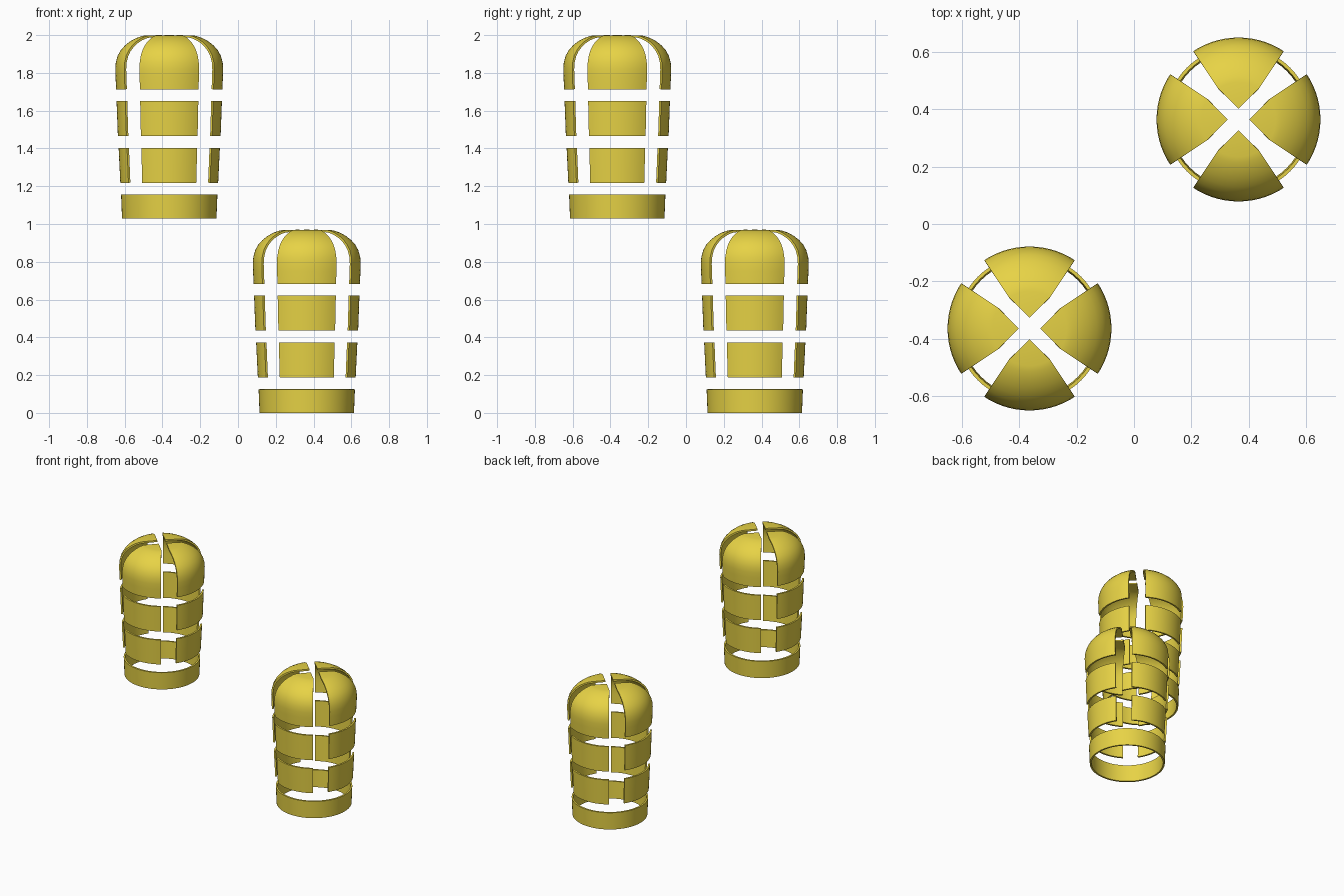
import bpy, bmesh
from math import sin, cos, pi, radians

if "Cube" in bpy.data.objects:
    bpy.data.objects.remove(bpy.data.objects["Cube"])

WALL = 0.012
HALF = radians(33.5)      # half the angle each panel spans

gold = bpy.data.materials.new("gold")
gold.diffuse_color = (0.80, 0.65, 0.06, 1)
gold.use_nodes = True
gold.node_tree.nodes["Principled BSDF"].inputs["Base Color"].default_value = gold.diffuse_color


def finish(bm, name, loc):
    """Turn the outer skin into a smooth, thick shell."""
    me = bpy.data.meshes.new(name)
    bm.to_mesh(me)
    bm.free()
    ob = bpy.data.objects.new(name, me)
    bpy.context.collection.objects.link(ob)
    ob.location = loc
    me.materials.append(gold)
    sol = ob.modifiers.new("wall", 'SOLIDIFY')
    sol.thickness = WALL
    sol.offset = -1
    bpy.ops.object.select_all(action='DESELECT')
    bpy.context.view_layer.objects.active = ob
    ob.select_set(True)
    bpy.ops.object.modifier_apply(modifier=sol.name)
    bpy.ops.object.shade_smooth_by_angle(angle=radians(35))


def sweep(bm, profile, mid, half, n, tip=None):
    """Sweep (radius, z) points about z; tip closes the panel to a point."""
    full = half >= pi
    cols = n if full else n + 1
    angs = [mid - half + 2 * half * i / n for i in range(cols)]
    rows = [[bm.verts.new((r * cos(a), r * sin(a), z)) for a in angs]
            for r, z in profile]
    for lo, hi in zip(rows, rows[1:]):
        for i in range(n):
            j = (i + 1) % cols
            bm.faces.new((lo[i], lo[j], hi[j], hi[i]))
    if tip:
        t = bm.verts.new((tip[0] * cos(mid), tip[0] * sin(mid), tip[1]))
        for i in range(n):
            bm.faces.new((rows[-1][i], rows[-1][i + 1], t))


RING = [(0.250, 0), (0.255, 0.125)]
LOWER = [(0.259, 0.188), (0.268, 0.372)]
UPPER = [(0.272, 0.436), (0.279, 0.622)]
DOME = [(0.281, 0.683), (0.2845, 0.75), (0.2855, 0.79), (0.283, 0.825),
        (0.273, 0.861), (0.257, 0.89), (0.235, 0.915), (0.207, 0.937),
        (0.176, 0.954), (0.150, 0.9635), (0.130, 0.968)]


def cage(tag, loc):
    # Closed base ring
    bm = bmesh.new()
    sweep(bm, RING, 0, pi, 64)
    finish(bm, tag + "_base_ring", loc)
    # Tiers of four curved panels, the top tier closing into a dome
    for part, prof, tip in (("lower_panels", LOWER, None),
                            ("upper_panels", UPPER, None),
                            ("dome_petals", DOME, (0.038, 0.970))):
        bm = bmesh.new()
        for k in range(4):
            sweep(bm, prof, k * pi / 2, HALF, 14, tip)
        finish(bm, tag + "_" + part, loc)


cage("low_cage", (0.364, 0.364, 0))
cage("high_cage", (-0.364, -0.364, 1.03))
